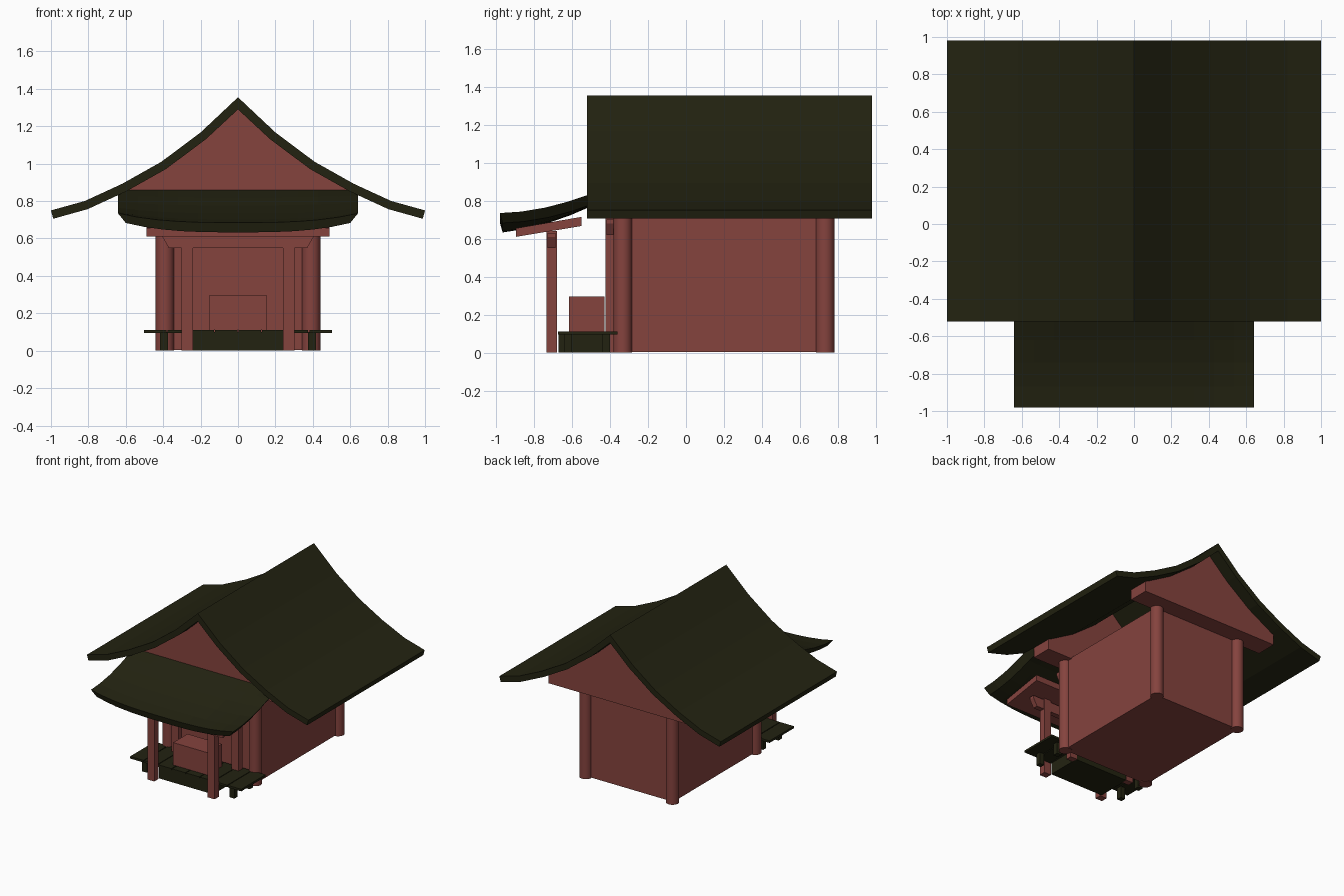
import bpy, bmesh, math

if "Cube" in bpy.data.objects:
    bpy.data.objects.remove(bpy.data.objects["Cube"])


def material(name, rgb):
    m = bpy.data.materials.new(name)
    m.diffuse_color = (*rgb, 1)
    m.use_nodes = True
    m.node_tree.nodes["Principled BSDF"].inputs["Base Color"].default_value = m.diffuse_color
    return m


RED = material("red timber", (0.235, 0.056, 0.048))
DARK = material("dark shingle", (0.0165, 0.0165, 0.0055))


def finish(name, bm, mat):
    bmesh.ops.recalc_face_normals(bm, faces=bm.faces)
    me = bpy.data.meshes.new(name)
    bm.to_mesh(me)
    bm.free()
    me.materials.append(mat)
    ob = bpy.data.objects.new(name, me)
    bpy.context.collection.objects.link(ob)
    return ob


def box(name, x, y, z, mat):
    """Box from (min, max) ranges."""
    bm = bmesh.new()
    bmesh.ops.create_cube(bm, size=1)
    for v in bm.verts:
        v.co = [r[0] + (c + 0.5) * (r[1] - r[0]) for c, r in zip(v.co, (x, y, z))]
    return finish(name, bm, mat)


def prism(name, outline, lo, hi, mat, axis="y"):
    """Outline (a, z) extruded along y or x."""
    bm = bmesh.new()
    place = (lambda a, z, t: (a, t, z)) if axis == "y" else (lambda a, z, t: (t, a, z))
    ends = [[bm.verts.new(place(a, z, t)) for a, z in outline] for t in (lo, hi)]
    n = len(outline)
    for i in range(n):
        j = (i + 1) % n
        bm.faces.new((ends[0][i], ends[0][j], ends[1][j], ends[1][i]))
    caps = [bm.faces.new(ends[0]), bm.faces.new(ends[1])]
    bmesh.ops.triangulate(bm, faces=caps)
    return finish(name, bm, mat)


def mirror(half):
    """Half profile starting on the centre line -> full left-to-right profile."""
    return [(-x, z) for x, z in reversed(half[1:])] + half


# Main roof: sweeping curved profile with constant thickness
top = [(0, 1.355), (0.2, 1.167), (0.41, 1.01), (0.62, 0.892), (0.82, 0.80), (1.0, 0.75)]
under = [(0, 1.29)]
for i in range(1, len(top)):
    a, b = top[i - 1], top[min(i + 1, len(top) - 1)]
    dx, dz = b[0] - a[0], b[1] - a[1]
    k = 0.046 / math.hypot(dx, dz)
    under.append((top[i][0] + dz * k, top[i][1] - dx * k))
prism("main_roof", mirror(top) + mirror(under)[::-1], -0.52, 0.98, DARK)

# Gable slabs under both ends of the roof
gable = mirror(under[:4] + [(0.625, 0.842)])
gable = [(-0.625, 0.755)] + gable + [(0.625, 0.755)]
prism("front_gable", gable, -0.42, -0.25, RED)
prism("back_gable", gable, 0.71, 0.88, RED)

# Hall body with round corner columns
box("hall_walls", (-0.4, 0.4), (-0.335, 0.735), (0.005, 0.765), RED)
for fx, sx in (("left", -1), ("right", 1)):
    for fy, y in (("front", -0.333), ("back", 0.732)):
        bm = bmesh.new()
        bmesh.ops.create_cone(bm, cap_ends=True, segments=24, radius1=0.049,
                              radius2=0.049, depth=0.77)
        bmesh.ops.translate(bm, verts=bm.verts, vec=(sx * 0.391, y, 0.385))
        for f in bm.faces:
            f.smooth = len(f.verts) == 4
        ob = finish(f"{fy}_{fx}_column", bm, RED)
        for e in ob.data.edges:
            e.use_edge_sharp = abs(ob.data.vertices[e.vertices[0]].co.z
                                   - ob.data.vertices[e.vertices[1]].co.z) < 0.01

# Porch roof: curved slab whose front corners curl upwards
rows = [(-0.98, 0.685), (-0.87, 0.702), (-0.74, 0.735), (-0.62, 0.777),
        (-0.52, 0.82), (-0.41, 0.862)]
cols = 12
bm = bmesh.new()
layers = []
for layer in (0, 1):
    grid = []
    for y, z in rows:
        fade = (-0.41 - y) / 0.57
        line = []
        for c in range(cols + 1):
            u = c / cols * 2 - 1
            x = u * (0.60 if layer else 0.642)
            zz = z + 0.05 * fade * abs(u) ** 3 - 0.052 * layer
            line.append(bm.verts.new((x, y + 0.015 * layer, zz)))
        grid.append(line)
    for r in range(len(rows) - 1):
        for c in range(cols):
            bm.faces.new((grid[r][c], grid[r][c + 1], grid[r + 1][c + 1], grid[r + 1][c]))
    layers.append(grid)


def rim(g):
    return (g[0] + [r[-1] for r in g[1:-1]] + g[-1][::-1] + [r[0] for r in g[-2:0:-1]])


a, b = rim(layers[0]), rim(layers[1])
for i in range(len(a)):
    j = (i + 1) % len(a)
    bm.faces.new((a[i], a[j], b[j], b[i]))
finish("porch_roof", bm, DARK)

# Sloping ceiling board under the porch roof
prism("porch_ceiling", [(-0.895, 0.61), (-0.55, 0.667), (-0.55, 0.715), (-0.895, 0.655)],
      -0.49, 0.49, RED, axis="x")

# Porch frames: posts with tapered cross beams
for name, y0, y1, zb in (("front", -0.735, -0.68, 0.55), ("rear", -0.425, -0.375, 0.62)):
    for side, s in (("left", -1), ("right", 1)):
        box(f"{name}_{side}_post", (s * 0.272 - 0.031, s * 0.272 + 0.031), (y0, y1),
            (0, zb + 0.09), RED)
    prism(f"{name}_porch_beam", [(-0.37, zb), (0.37, zb), (0.405, zb + 0.06),
                                 (0.405, zb + 0.08), (-0.405, zb + 0.08), (-0.405, zb + 0.06)],
          y0 + 0.007, y1 - 0.007, RED)

# Veranda: planks, plinth and short legs
for i in range(8):
    x = -0.505 + i * 0.12625
    box(f"deck_plank_{i + 1}", (x + 0.003, x + 0.123), (-0.675, -0.36), (0.095, 0.112), DARK)
box("deck_plinth", (-0.245, 0.245), (-0.67, -0.38), (0, 0.1), DARK)
for side, s in (("left", -1), ("right", 1)):
    for k, y in (("front", -0.62), ("rear", -0.42)):
        box(f"{k}_{side}_deck_leg", (s * 0.395 - 0.021, s * 0.395 + 0.021),
            (y - 0.021, y + 0.021), (0, 0.1), DARK)

# Offering box
box("offering_box", (-0.155, 0.155), (-0.615, -0.43), (0.112, 0.295), RED)
